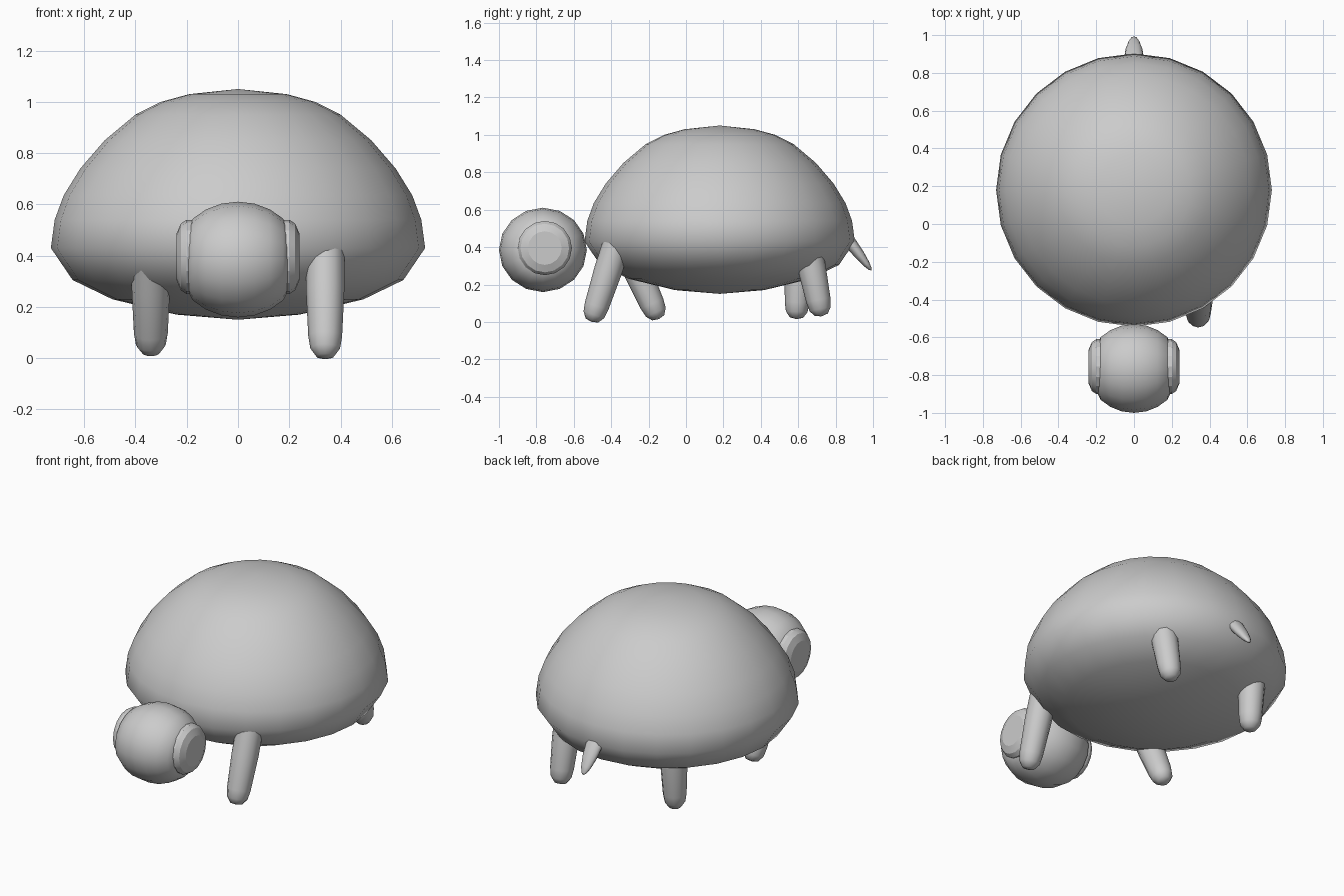
import bpy, bmesh, math
from mathutils import Matrix, Vector

if "Cube" in bpy.data.objects:
    bpy.data.objects.remove(bpy.data.objects["Cube"], do_unlink=True)

GREY = (0.6, 0.6, 0.6, 1.0)
grey = bpy.data.materials.new("plain grey")
grey.use_nodes = True
grey.diffuse_color = GREY
grey.node_tree.nodes["Principled BSDF"].inputs["Base Color"].default_value = GREY


def finish(name, bm, smooth_angle):
    bmesh.ops.recalc_face_normals(bm, faces=bm.faces[:])
    mesh = bpy.data.meshes.new(name)
    bm.to_mesh(mesh)
    bm.free()
    mesh.materials.append(grey)
    obj = bpy.data.objects.new(name, mesh)
    bpy.context.collection.objects.link(obj)
    bpy.ops.object.select_all(action='DESELECT')
    obj.select_set(True)
    bpy.context.view_layer.objects.active = obj
    bpy.ops.object.shade_smooth_by_angle(angle=math.radians(smooth_angle))
    return obj


def revolve(name, profile, sides, matrix, smooth_angle=80):
    """Spin (radius, height) points round the local z axis, closing both ends."""
    bm = bmesh.new()
    rings = []
    for r, h in profile:
        if r == 0:
            rings.append([bm.verts.new((0, 0, h))] * sides)
        else:
            turns = [2 * math.pi * i / sides for i in range(sides)]
            rings.append([bm.verts.new((r * math.cos(a), r * math.sin(a), h)) for a in turns])
    for low, high in zip(rings, rings[1:]):
        for i in range(sides):
            j = (i + 1) % sides
            corners = dict.fromkeys((low[i], low[j], high[j], high[i]))
            bm.faces.new(list(corners))
    for ring in (rings[0], rings[-1]):
        if ring[0] is not ring[1]:
            bm.faces.new(ring)
    bm.transform(matrix)
    return finish(name, bm, smooth_angle)


def aim(start, end):
    """Place local z along the line from start to end, keeping local x sideways."""
    z = (Vector(end) - Vector(start)).normalized()
    x = Vector((1, 0, 0))
    y = z.cross(x).normalized()
    turn = Matrix((x, y, z)).transposed().to_4x4()
    return Matrix.Translation(start) @ turn


# Domed shell with a shallow belly
shell_profile = [(0, 0.15), (0.24, 0.17), (0.49, 0.23), (0.645, 0.305), (0.73, 0.43),
                 (0.715, 0.54), (0.68, 0.635), (0.615, 0.74), (0.52, 0.85), (0.4, 0.95),
                 (0.3, 1.0), (0.19, 1.03), (0, 1.05)]
revolve("shell", shell_profile, 24,
        Matrix.Translation((0, 0.18, 0)) @ Matrix.Diagonal((1, 0.99, 1, 1)))

# Round head with flattened cheeks
bm = bmesh.new()
bmesh.ops.create_uvsphere(bm, u_segments=16, v_segments=12, radius=0.235)
bm.transform(Matrix.Rotation(math.pi / 2, 4, 'Y'))
for v in bm.verts:
    v.co.x = max(-0.2, min(0.2, v.co.x * 1.06))
    v.co.z *= 0.96
bm.transform(Matrix.Translation((0, -0.765, 0.385)))
finish("head", bm, 80)

# Button eyes on both cheeks
eye_profile = [(0.145, 0.16), (0.145, 0.2), (0.13, 0.223), (0.09, 0.24)]
for name, side in (("left_eye", 1), ("right_eye", -1)):
    revolve(name, eye_profile, 16,
            Matrix.Translation((0, -0.755, 0.395)) @ Matrix.Rotation(side * math.pi / 2, 4, 'Y'), 22)

# Four tapered legs in mid-stride: hip y, foot y, foot height
legs = {
    "front_left_leg": (0.34, -0.36, -0.505, 0.0),
    "front_right_leg": (-0.34, -0.34, -0.145, 0.015),
    "back_left_leg": (0.34, 0.64, 0.725, 0.03),
    "back_right_leg": (-0.34, 0.61, 0.59, 0.015),
}
for name, (x, hip_y, foot_y, foot_z) in legs.items():
    hip, foot = (x, hip_y, 0.45), (x, foot_y, foot_z)
    length = (Vector(foot) - Vector(hip)).length
    leg_profile = [(0.075, 0), (0.075, length * 0.4), (0.066, length - 0.09),
                   (0.058, length - 0.04), (0.035, length - 0.008), (0, length)]
    revolve(name, leg_profile, 12, aim(hip, foot))

# Flattened pointed tail
tail_profile = [(0.05, 0), (0.052, 0.05), (0.044, 0.12), (0.03, 0.18), (0.015, 0.215), (0, 0.225)]
revolve("tail", tail_profile, 12,
        aim((0, 0.855, 0.455), (0, 0.995, 0.27)) @ Matrix.Diagonal((1, 0.62, 1, 1)))
